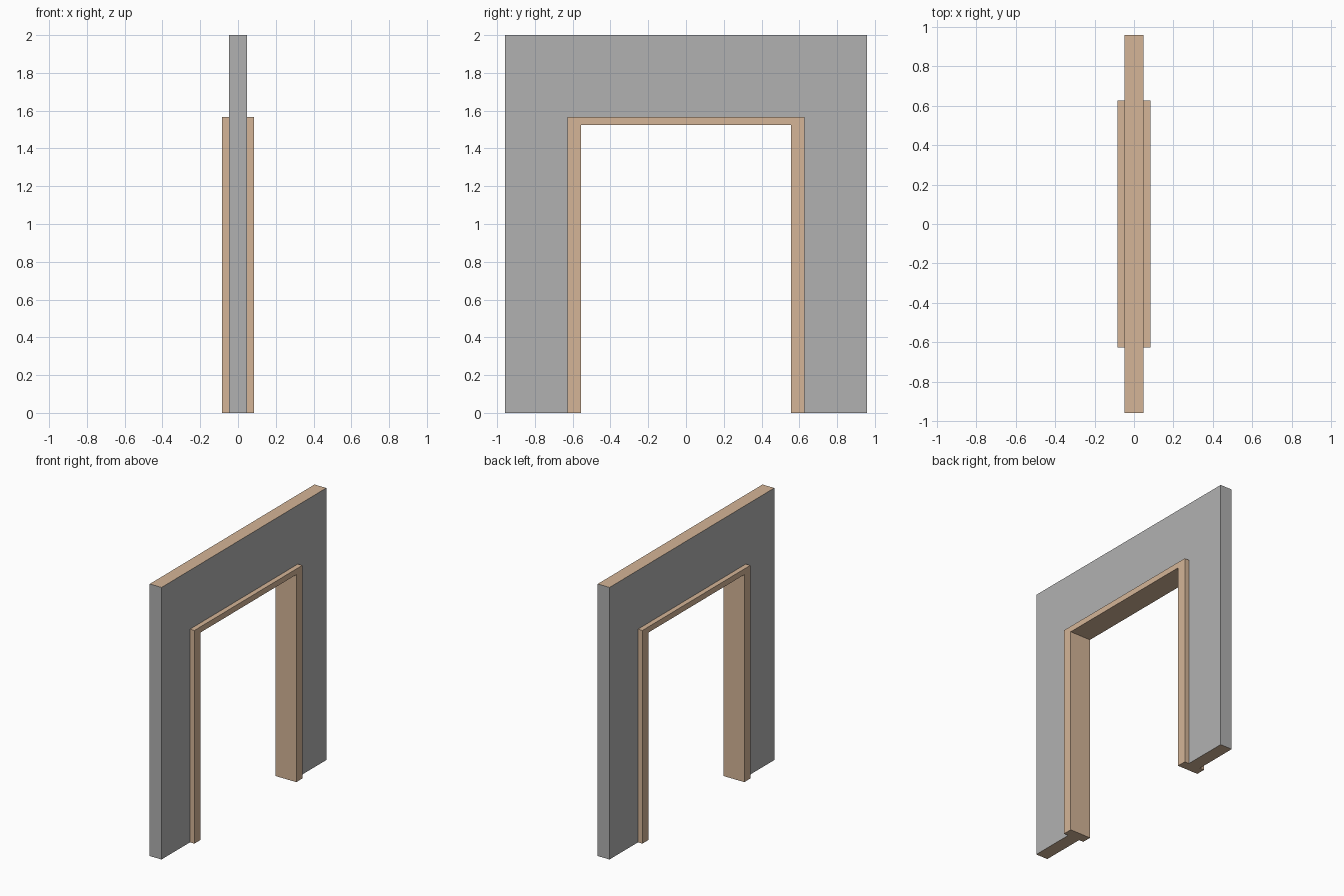
import bpy, bmesh

if "Cube" in bpy.data.objects:
    bpy.data.objects.remove(bpy.data.objects["Cube"])

WOOD = bpy.data.materials.new("light_wood")
WOOD.diffuse_color = (0.66, 0.46, 0.31, 1)
WOOD.use_nodes = True
WOOD.node_tree.nodes["Principled BSDF"].inputs["Base Color"].default_value = WOOD.diffuse_color
GREY = bpy.data.materials.new("wall_grey")
GREY.diffuse_color = (0.44, 0.44, 0.44, 1)
GREY.use_nodes = True
GREY.node_tree.nodes["Principled BSDF"].inputs["Base Color"].default_value = GREY.diffuse_color


def arch(name, outer_w, outer_h, inner_w, inner_h, half_depth, mats):
    """Extrude an upside-down U profile along x; all sizes are half widths."""
    o, i = outer_w, inner_w
    profile = [(-o, 0), (-o, outer_h), (o, outer_h), (o, 0),
               (i, 0), (i, inner_h), (-i, inner_h), (-i, 0)]
    bm = bmesh.new()
    face = bm.faces.new([bm.verts.new((-half_depth, y, z)) for y, z in profile])
    ext = bmesh.ops.extrude_face_region(bm, geom=[face], use_keep_orig=True)
    verts = [g for g in ext["geom"] if isinstance(g, bmesh.types.BMVert)]
    bmesh.ops.translate(bm, verts=verts, vec=(2 * half_depth, 0, 0))
    bmesh.ops.recalc_face_normals(bm, faces=bm.faces)
    # Horizontal faces take the last material
    for f in bm.faces:
        if abs(f.normal.z) > 0.9:
            f.material_index = len(mats) - 1
    mesh = bpy.data.meshes.new(name)
    for m in mats:
        mesh.materials.append(m)
    bm.to_mesh(mesh)
    bm.free()
    obj = bpy.data.objects.new(name, mesh)
    bpy.context.collection.objects.link(obj)
    return obj


# Wall: grey sides, wooden top and bottom edges
arch("wall", 0.957, 2.0, 0.627, 1.567, 0.048, [GREY, WOOD])

# Door frame lining the opening and standing proud of both wall faces
arch("door_frame", 0.627, 1.567, 0.557, 1.525, 0.084, [WOOD])
